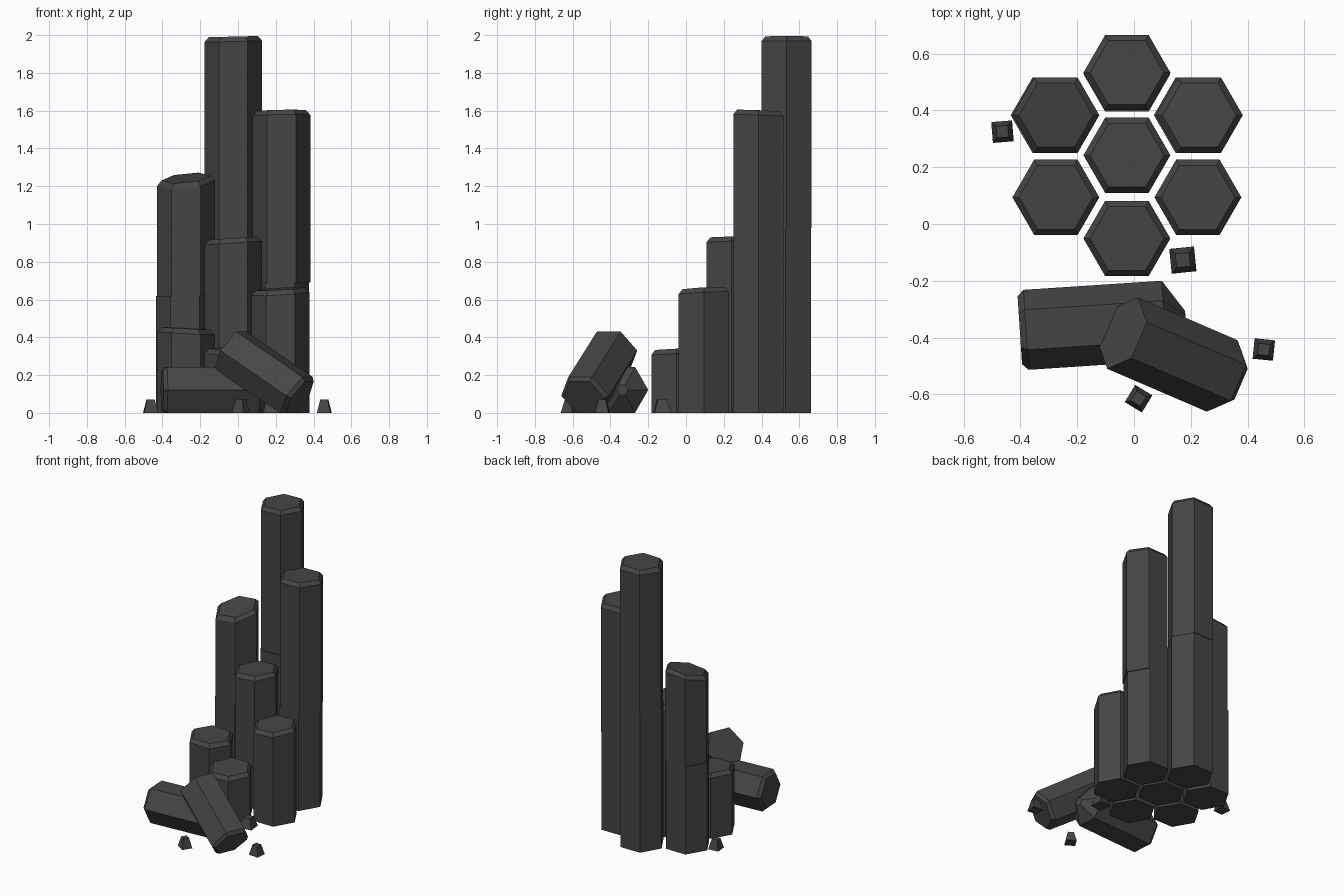
import bpy, bmesh, math
from mathutils import Vector

if "Cube" in bpy.data.objects:
    bpy.data.objects.remove(bpy.data.objects["Cube"])

stone = bpy.data.materials.new("dark basalt")
stone.diffuse_color = (0.06, 0.06, 0.06, 1)
stone.use_nodes = True
stone.node_tree.nodes["Principled BSDF"].inputs["Base Color"].default_value = stone.diffuse_color


def ring(bm, c, r, sides, u, v, spin=0.0, lift=None):
    """Regular polygon around c; lift(p) optionally adds a height per vertex."""
    out = []
    for i in range(sides):
        a = spin + 2 * math.pi * i / sides
        p = c + u * r * math.cos(a) + v * r * math.sin(a)
        if lift:
            p.z += lift(p - c)
        p.z = max(p.z, 0.0)
        out.append(bm.verts.new(p))
    return out


def skin(bm, rings):
    """Bridge successive rings and cap both ends."""
    for a, b in zip(rings, rings[1:]):
        n = len(a)
        for i in range(n):
            bm.faces.new((a[i], a[(i + 1) % n], b[(i + 1) % n], b[i]))
    bm.faces.new(rings[0][::-1])
    bm.faces.new(rings[-1])


def finish(bm, name):
    bmesh.ops.recalc_face_normals(bm, faces=bm.faces)
    me = bpy.data.meshes.new(name)
    bm.to_mesh(me)
    bm.free()
    me.materials.append(stone)
    bpy.context.collection.objects.link(bpy.data.objects.new(name, me))


X, Y = Vector((1, 0, 0)), Vector((0, 1, 0))
R = 0.153


# standing columns: bevelled, slightly tilted top, optional seam with a small shift
def column(name, x, y, h, sx=0.0, sy=0.0, seam=None, shift=(0, 0)):
    tilt = lambda d: sx * d.x + sy * d.y
    bm = bmesh.new()
    z0 = 0.0
    if seam:
        skin(bm, [ring(bm, Vector((x + shift[0], y + shift[1], z)), R, 6, X, Y) for z in (0, seam)])
        z0 = seam
    skin(bm, [ring(bm, Vector((x, y, z0)), R, 6, X, Y),
              ring(bm, Vector((x, y, h - 0.026)), R, 6, X, Y, 0, tilt),
              ring(bm, Vector((x, y, h)), R - 0.023, 6, X, Y, 0, tilt)])
    finish(bm, name)


column("column_back", -0.025, 0.533, 1.992, 0.025, 0.0, 0.98, (0.0, -0.005))
column("column_back_left", -0.275, 0.383, 1.243, 0.10, 0.2, 0.62, (-0.006, 0.0))
column("column_back_right", 0.23, 0.383, 1.6, 0.02, -0.04, 0.69, (-0.007, 0.0))
column("column_center", -0.025, 0.242, 0.925, 0.07, 0.0)
column("column_front_left", -0.275, 0.094, 0.448, -0.05, 0.02)
column("column_front_right", 0.225, 0.094, 0.657, 0.06, 0.05)
column("column_front", -0.025, -0.051, 0.34, 0.0, 0.06)


# fallen columns: rings given as (distance along axis, radius)
def fallen(name, start, end, profile):
    start, end = Vector(start), Vector(end)
    d = (end - start).normalized()
    s = Vector((-d.y, d.x, 0)).normalized()
    u = d.cross(s)
    bm = bmesh.new()
    skin(bm, [ring(bm, start + d * t, r, 6, s, u) for t, r in profile])
    finish(bm, name)


fallen("fallen_column_lying", (-0.402, -0.374, 0.122), (0.10, -0.341, 0.122),
       [(0, 0.12), (0.022, 0.141), (0.51, 0.141), (0.585, 0.03)])
fallen("fallen_column_leaning", (-0.04, -0.384, 0.33), (0.311, -0.535, 0.09),
       [(0, 0.137), (0.45, 0.137), (0.472, 0.118)])

# rubble chips: tapered square blocks
for i, (x, y, r, a) in enumerate([(-0.463, 0.325, 0.052, 0.08), (0.172, -0.127, 0.062, 0.1),
                                  (0.457, -0.442, 0.051, -0.1), (0.016, -0.615, 0.05, -0.55)]):
    bm = bmesh.new()
    skin(bm, [ring(bm, Vector((x, y, z)), k, 4, X, Y, a + math.pi / 4)
              for z, k in ((0, r), (0.07, r * 0.55))])
    finish(bm, f"rubble_chip_{i + 1}")
